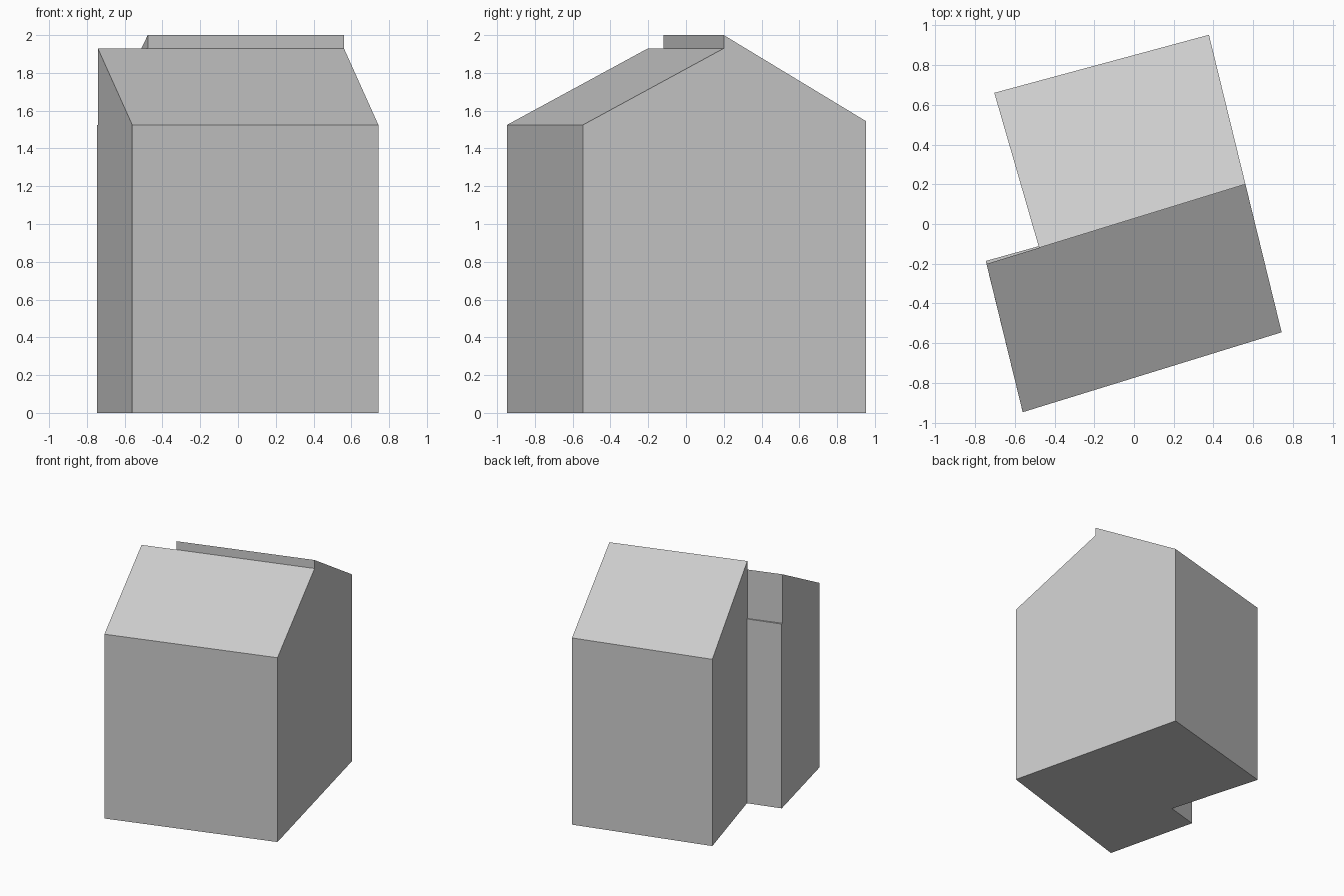
import bpy
import bmesh
from mathutils import Vector

cube = bpy.data.objects.get("Cube")
if cube:
    bpy.data.objects.remove(cube, do_unlink=True)

grey = bpy.data.materials.new("plain_grey")
grey.use_nodes = True
colour = (0.6, 0.6, 0.6, 1)
grey.diffuse_color = colour
grey.node_tree.nodes["Principled BSDF"].inputs["Base Color"].default_value = colour

# Plan corners, counter-clockwise from the front left
front_a = Vector((-0.56, -0.947))
front_b = Vector((0.743, -0.545))
back_a = Vector((0.377, 0.952))
back_b = Vector((-0.703, 0.66))
ridge_a = front_b.lerp(back_a, 0.4977)       # shared end of both ridges
ridge_b = Vector((-0.742, -0.201))           # far end of the front ridge
notch = ridge_a.lerp(ridge_b, 0.797)         # end of the back ridge
notch_low = notch.lerp(back_b, 0.01)
ledge_end = Vector((-0.746, -0.186))

# Heights
EAVE, BACK_EAVE, RIDGE, BACK_RIDGE = 1.525, 1.545, 1.93, 2.0


def at(point, z):
    return (point.x, point.y, z)


def wall(start, end, top):
    """Wall from start to end, with its upper outline running end to start."""
    return [at(start, 0), at(end, 0)] + [at(p, z) for p, z in top]


def part(name, polygons):
    bm = bmesh.new()
    for polygon in polygons:
        bm.faces.new([bm.verts.new(co) for co in polygon])
    bmesh.ops.remove_doubles(bm, verts=bm.verts, dist=0.0005)
    mesh = bpy.data.meshes.new(name)
    bm.to_mesh(mesh)
    bm.free()
    mesh.materials.append(grey)
    bpy.context.collection.objects.link(bpy.data.objects.new(name, mesh))


# Outer walls with gables
part("walls", [
    wall(front_a, front_b, [(front_b, EAVE), (front_a, EAVE)]),
    wall(front_b, back_a, [(back_a, BACK_EAVE), (ridge_a, BACK_RIDGE),
                           (ridge_a, RIDGE), (front_b, EAVE)]),
    wall(back_a, back_b, [(back_b, BACK_EAVE), (back_a, BACK_EAVE)]),
    wall(back_b, notch_low, [(notch_low, EAVE), (notch, EAVE),
                             (notch, BACK_RIDGE), (back_b, BACK_EAVE)]),
    wall(notch_low, ledge_end, [(ledge_end, EAVE), (notch_low, EAVE)]),
    wall(ledge_end, front_a, [(front_a, EAVE), (ridge_b, RIDGE),
                              (ridge_b, EAVE), (ledge_end, EAVE)]),
])

# Narrow ledge and the wall rising behind the front roof
part("notch_wall", [
    [at(p, EAVE) for p in (ridge_b, notch, notch_low, ledge_end)],
    [at(notch, EAVE), at(ridge_b, EAVE), at(ridge_b, RIDGE), at(notch, RIDGE)],
])

# Roof slopes and the step between the two ridges
part("front_roof", [[at(front_a, EAVE), at(front_b, EAVE),
                     at(ridge_a, RIDGE), at(ridge_b, RIDGE)]])
part("back_roof", [[at(notch, BACK_RIDGE), at(ridge_a, BACK_RIDGE),
                    at(back_a, BACK_EAVE), at(back_b, BACK_EAVE)]])
part("ridge_step", [[at(notch, RIDGE), at(ridge_a, RIDGE),
                     at(ridge_a, BACK_RIDGE), at(notch, BACK_RIDGE)]])

# Underside
outline = (front_a, front_b, back_a, back_b, notch_low, ledge_end)
part("floor", [[at(p, 0) for p in reversed(outline)]])
